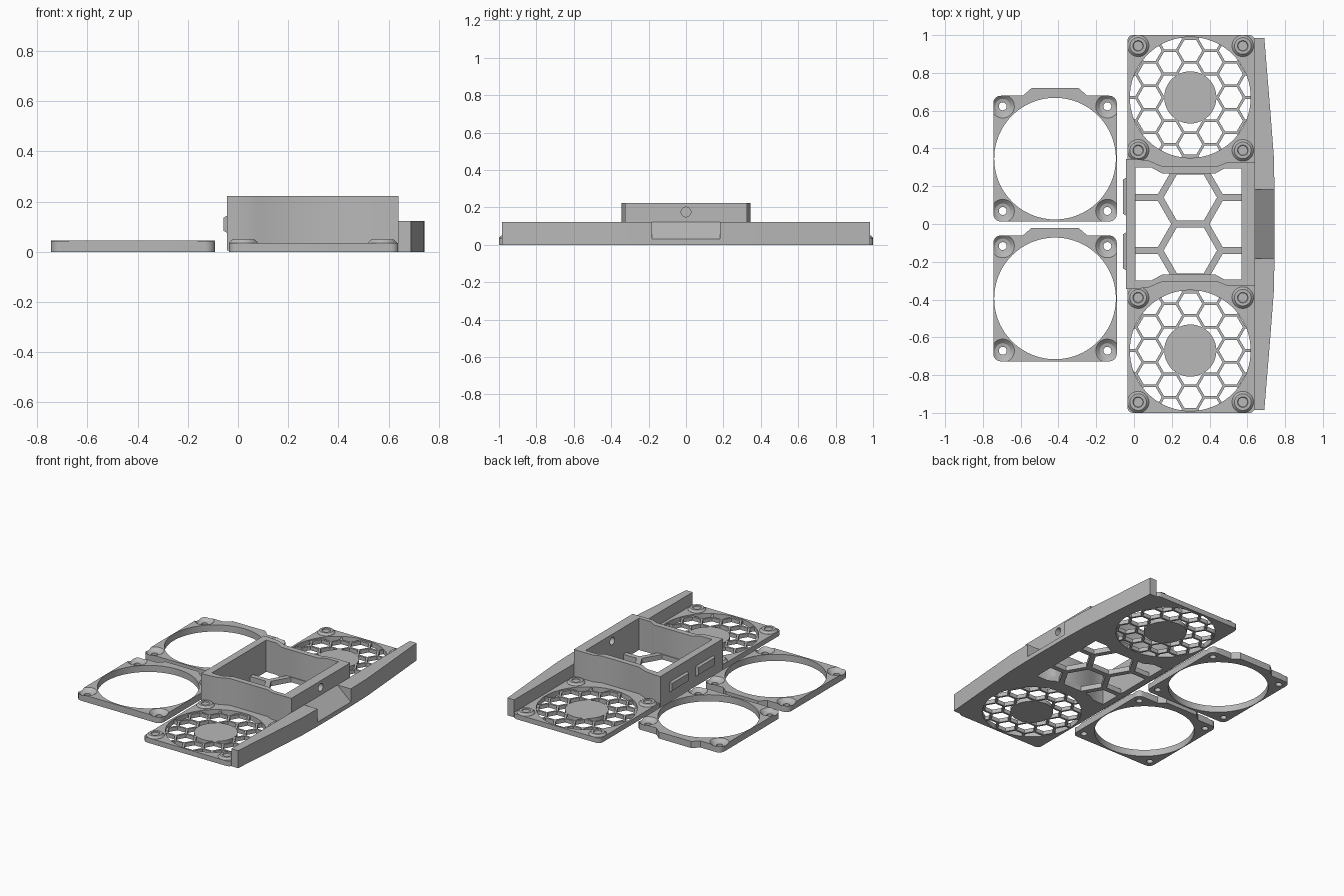
import bpy, bmesh, math
from mathutils import Vector

if "Cube" in bpy.data.objects:
    bpy.data.objects.remove(bpy.data.objects["Cube"])

GREY = bpy.data.materials.new("grey_plastic")
GREY.diffuse_color = (0.48, 0.48, 0.48, 1)
GREY.use_nodes = True
GREY.node_tree.nodes["Principled BSDF"].inputs["Base Color"].default_value = GREY.diffuse_color


def make(name, bm):
    bmesh.ops.recalc_face_normals(bm, faces=bm.faces)
    me = bpy.data.meshes.new(name)
    bm.to_mesh(me)
    bm.free()
    me.materials.append(GREY)
    ob = bpy.data.objects.new(name, me)
    bpy.context.collection.objects.link(ob)
    return ob


def prism(name, outlines, z0, z1):
    """Extrude one or more closed outlines from z0 to z1."""
    bm = bmesh.new()
    for pts in outlines:
        f = bm.faces.new([bm.verts.new((x, y, z0)) for x, y in pts])
        up = bmesh.ops.extrude_face_region(bm, geom=[f])["geom"]
        vs = [v for v in up if isinstance(v, bmesh.types.BMVert)]
        bmesh.ops.translate(bm, verts=vs, vec=(0, 0, z1 - z0))
    return make(name, bm)


def lathe(name, centres, profile, n=40):
    """Turn a radius/height profile about several vertical axes."""
    bm = bmesh.new()
    for cx, cy in centres:
        rings = [[bm.verts.new((x, y, z)) for x, y in circle(cx, cy, r, n)]
                 for r, z in profile]
        for a, b in zip(rings, rings[1:]):
            for i in range(n):
                j = (i + 1) % n
                bm.faces.new((a[i], a[j], b[j], b[i]))
        bm.faces.new(rings[0])
        bm.faces.new(rings[-1])
    return make(name, bm)


def circle(cx, cy, r, n=72, start=0.0):
    return [(cx + r * math.cos(start + math.tau * i / n),
             cy + r * math.sin(start + math.tau * i / n)) for i in range(n)]


def round_rect(x0, x1, y0, y1, r, n=8):
    pts = []
    for k, (cx, cy) in enumerate([(x1 - r, y1 - r), (x0 + r, y1 - r),
                                  (x0 + r, y0 + r), (x1 - r, y0 + r)]):
        for i in range(n + 1):
            a = math.pi / 2 * (k + i / n)
            pts.append((cx + r * math.cos(a), cy + r * math.sin(a)))
    return pts


def mirrored(half):
    """Close an upper half outline by mirroring it over y = 0."""
    return half + [(x, -y) for x, y in reversed(half)]


def boolean(ob, cutter, op="DIFFERENCE"):
    m = ob.modifiers.new("cut", "BOOLEAN")
    m.operation, m.object, m.solver = op, cutter, "EXACT"
    dg = bpy.context.evaluated_depsgraph_get()
    me = bpy.data.meshes.new_from_object(ob.evaluated_get(dg))
    ob.modifiers.clear()
    ob.data = me
    bpy.data.objects.remove(cutter)
    return ob


def honeycomb(cx, cy, pitch, wall, reach):
    """Flat-topped hexagon cells around a centre."""
    cells = []
    for c in range(-4, 5):
        for r in range(-4, 5):
            x, y = c * pitch * math.sqrt(3) / 2, (r + 0.5 * (c % 2)) * pitch
            if math.hypot(x, y) < reach:
                cells.append(circle(cx + x, cy + y, (pitch - wall) / math.sqrt(3), 6))
    return cells


FX, FY, FR = 0.298, 0.67, 0.32      # fan centre and radius
inner = mirrored([(0.57, 0.295), (0.48, 0.295), (0.43, 0.267),
                  (0.15, 0.267), (0.09, 0.30), (0.008, 0.30)])
outer = mirrored([(0.64, 0.325), (0.49, 0.325), (0.44, 0.305),
                  (0.15, 0.305), (0.08, 0.335), (0.0, 0.345), (-0.043, 0.345)])

# Base plate with two round fan grilles
base = prism("base_plate", [round_rect(-0.035, 0.64, -1, 1, 0.03)], 0, 0.035)
for s in (1, -1):
    boolean(base, prism("pocket", [circle(FX, s * FY, FR)], 0.027, 0.1))
    cells = prism("cells", honeycomb(FX, s * FY, 0.124, 0.014, 0.40), -0.05, 0.1)
    boolean(cells, prism("rim", [circle(FX, s * FY, FR)], -0.02, 0.08), "INTERSECT")
    boolean(cells, prism("hub", [circle(FX, s * FY, 0.138)], -0.1, 0.2))
    boolean(base, cells)

# Large honeycomb in the floor of the middle box
big = [circle(0.298 + dx, dy, 0.245 / math.sqrt(3), 6)
       for dx, dy in [(0, 0.14), (0, -0.14)]
       + [(sx * 0.2425, k * 0.28) for sx in (1, -1) for k in (-1, 0, 1)]]
cells = prism("cells", big, -0.05, 0.1)
boolean(cells, prism("floor_area", [inner], -0.02, 0.08), "INTERSECT")
boolean(base, cells)

# Middle box walls with round screw holes in the two long sides
box = prism("middle_box", [outer], 0.005, 0.222)
boolean(box, prism("hollow", [inner], -0.1, 0.4))


def side_hole(x, z):
    bm = bmesh.new()
    bmesh.ops.create_cone(bm, cap_ends=True, segments=32, radius1=0.026,
                          radius2=0.026, depth=0.2)
    for v in bm.verts:
        v.co = Vector((x + v.co.z, v.co.y, z + v.co.x))
    return make("hole", bm)


boolean(box, side_hole(0.61, 0.175))
boolean(box, side_hole(-0.02, 0.11))

# Latch ridges on the outer left side of the box
for s, label in ((1, "rear"), (-1, "front")):
    bm = bmesh.new()
    lo, hi = [], []
    for ring, x, m in ((lo, -0.035, 0.0), (hi, -0.057, 0.014)):
        for y, z in ((0.04 + m, 0.07 + m), (0.25 - m, 0.07 + m),
                     (0.25 - m, 0.15 - m), (0.04 + m, 0.15 - m)):
            ring.append(bm.verts.new((x, s * y, z)))
    bm.faces.new(lo)
    bm.faces.new(hi)
    for i in range(4):
        j = (i + 1) % 4
        bm.faces.new((lo[i], lo[j], hi[j], hi[i]))
    make(label + "_latch_ridge", bm)

# Tapered side wall with a sloping thumb notch
wall = prism("side_wall", [mirrored([(0.638, 0.985), (0.69, 0.985), (0.72, 0.62),
                                     (0.74, 0.36), (0.744, 0.18)])], 0, 0.122)
bm = bmesh.new()
ends = [[bm.verts.new((x, y, z)) for x, z in ((0.64, 0.122), (0.75, 0.025),
                                             (0.85, 0.025), (0.85, 0.2), (0.64, 0.2))]
        for y in (-0.183, 0.183)]
for e in ends:
    bm.faces.new(e)
for i in range(5):
    j = (i + 1) % 5
    bm.faces.new((ends[0][i], ends[0][j], ends[1][j], ends[1][i]))
boolean(wall, make("notch", bm))

# Raised mounting bosses on the base corners
lathe("mounting_bosses", [(x, s * y) for x in (0.022, 0.576) for y in (0.39, 0.943) for s in (1, -1)],
      [(0.057, 0.005), (0.057, 0.036), (0.044, 0.05), (0.028, 0.05),
       (0.025, 0.044), (0.012, 0.044)])

# Loose fan frames with countersunk corner holes and an edge tab
for cy, label in ((0.346, "rear"), (-0.394, "front")):
    cx, h = -0.418, 0.333
    frame = prism(label + "_fan_frame", [round_rect(cx - 0.327, cx + 0.327, cy - h, cy + h, 0.04)], 0, 0.046)
    tab = [(cx - 0.18, cy + h - 0.01), (cx + 0.18, cy + h - 0.01), (cx + 0.165, cy + h + 0.005),
           (cx + 0.125, cy + h + 0.04), (cx - 0.125, cy + h + 0.04), (cx - 0.165, cy + h + 0.005)]
    boolean(frame, prism("tab", [tab], 0, 0.046), "UNION")
    boolean(frame, prism("opening", [circle(cx, cy, 0.322, 96)], -0.1, 0.1))
    corners = [(cx + sx * 0.277, cy + sy * 0.277) for sx in (1, -1) for sy in (1, -1)]
    boolean(frame, lathe("sinks", corners, [(0.021, -0.05), (0.021, 0.022), (0.04, 0.026),
                                            (0.066, 0.05), (0.066, 0.1)]))

# Smooth the round surfaces, keep the edges crisp
for ob in bpy.context.scene.objects:
    ob.data.shade_smooth()
    ob.data.set_sharp_from_angle(angle=math.radians(30))
